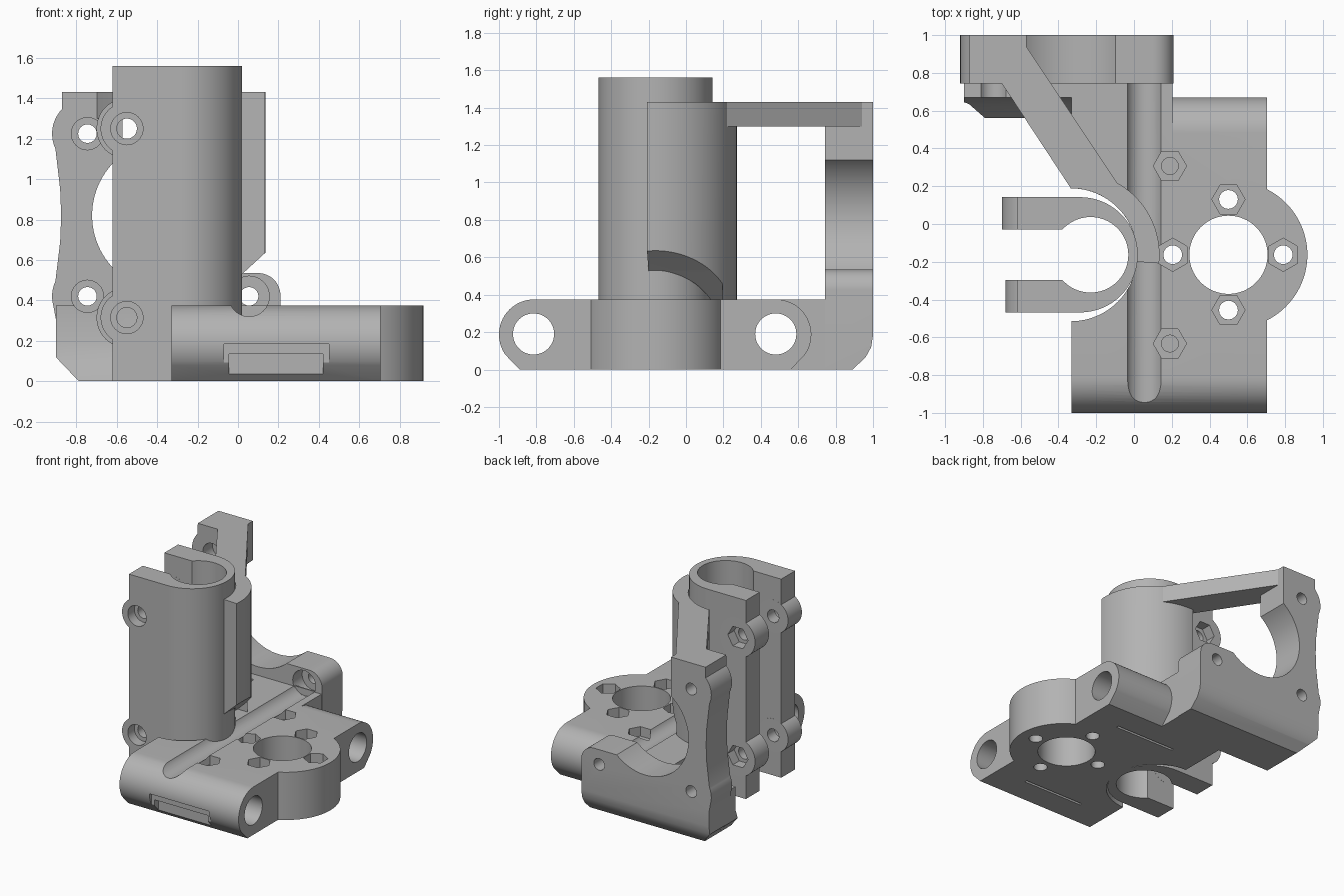
import bpy, bmesh
from math import sin, cos, radians

cube = bpy.data.objects.get("Cube")
if cube:
    bpy.data.objects.remove(cube, do_unlink=True)

GREY = (0.45, 0.45, 0.45, 1)
mat = bpy.data.materials.new("printed grey")
mat.use_nodes = True
mat.diffuse_color = GREY
mat.node_tree.nodes["Principled BSDF"].inputs["Base Color"].default_value = GREY


def arc(cx, cy, r, a0, a1, n=32):
    angles = [radians(a0 + (a1 - a0) * i / n) for i in range(n + 1)]
    return [(cx + r * cos(a), cy + r * sin(a)) for a in angles]


def prism(name, axis, pts, lo, hi):
    """Extrude a 2D profile along an axis from lo to hi."""
    place = {"x": lambda u, v, t: (t, u, v),
             "y": lambda u, v, t: (u, t, v),
             "z": lambda u, v, t: (u, v, t)}[axis]
    bm = bmesh.new()
    a = [bm.verts.new(place(u, v, lo)) for u, v in pts]
    b = [bm.verts.new(place(u, v, hi)) for u, v in pts]
    bm.faces.new(a)
    bm.faces.new(b[::-1])
    for i in range(len(pts)):
        j = (i + 1) % len(pts)
        bm.faces.new((a[i], b[i], b[j], a[j]))
    bmesh.ops.recalc_face_normals(bm, faces=bm.faces)
    mesh = bpy.data.meshes.new(name)
    bm.to_mesh(mesh)
    bm.free()
    obj = bpy.data.objects.new(name, mesh)
    bpy.context.collection.objects.link(obj)
    mesh.materials.append(mat)
    return obj


def rod(axis, u, v, r, lo, hi, n=48, turn=0):
    return prism("rod", axis, arc(u, v, r, turn, turn + 360, n)[:-1], lo, hi)


def box(x0, x1, y0, y1, z0, z1):
    return prism("box", "z", [(x0, y0), (x1, y0), (x1, y1), (x0, y1)], z0, z1)


def combine(obj, others, operation):
    bpy.ops.object.select_all(action="DESELECT")
    bpy.context.view_layer.objects.active = obj
    obj.select_set(True)
    for other in others:
        mod = obj.modifiers.new("bool", "BOOLEAN")
        mod.operation, mod.solver, mod.object = operation, "EXACT", other
        bpy.ops.object.modifier_apply(modifier=mod.name)
        bpy.data.objects.remove(other, do_unlink=True)


def finish(obj):
    bpy.ops.object.select_all(action="DESELECT")
    bpy.context.view_layer.objects.active = obj
    obj.select_set(True)
    bpy.ops.object.shade_smooth_by_angle(angle=radians(30))


TY = -0.163          # shared centre line of clamp and nozzle ring
TOP = 0.375          # height of the base


def clearance():
    return rod("z", -0.335, TY, 0.352, -0.1, 2, 96)


def channel():
    return rod("y", 0.055, 0.42, 0.1, -1.2, 0.75)


# Base: two bearing housings joined by a slab, plus the nozzle ring
profile = ([(-0.89, 0)] + arc(-0.812, 0.187, 0.188, 215, 90, 20)
           + arc(0.482, 0.187, 0.188, 90, -35, 20) + [(0.56, 0)])
base = prism("carriage_base", "x", profile, -0.33, 0.705)
combine(base, [rod("z", 0.53, TY, 0.388, 0, TOP, 96),
               box(-0.33, 0.205, 0.4, 0.76, 0, TOP)], "UNION")
cuts = [clearance(), box(-0.6, -0.335, -0.6, 0.25, -0.1, 1), channel(),
        rod("z", 0.5, TY, 0.207, -0.1, 1, 64)]
cuts += [rod("x", y, 0.19, 0.11, -0.5, 0.8) for y in (-0.815, 0.48)]
# Nut pockets and screw holes
for x, y, turn in ((0.5, 0.13, 0), (0.5, -0.456, 0), (0.205, TY, 90), (0.79, TY, 90)):
    cuts += [rod("z", x, y, 0.088, 0.27, 1, 6, turn), rod("z", x, y, 0.05, -0.1, 1, 16)]
for y in (0.307, -0.633):
    cuts += [rod("z", 0.19, y, 0.088, 0.3, 1, 6), rod("z", 0.19, y, 0.045, 0.1, 1, 16)]
# Strap pockets in the front housing, slits underneath
cuts += [box(-0.07, 0.45, -1.1, -0.975, -0.1, 0.185),
         box(-0.045, 0.42, -1.1, -0.925, -0.1, 0.135)]
cuts += [box(-0.07, 0.45, y, y + 0.02, -0.1, 0.03) for y in (-0.69, 0.34)]
combine(base, cuts, "DIFFERENCE")
finish(base)

# Motor plate with a large round opening and a tall left column
outline = ([(-0.79, 0), (0.21, 0)] + arc(0.1, 0.425, 0.11, 0, 90, 12)
           + arc(-0.345, 0.82, 0.377, 311, 127, 48)
           + [(-0.57, 1.43), (-0.87, 1.43)]
           + arc(-0.745, 1.225, 0.175, 136, 205, 12)
           + [(-0.88, 0.95), (-0.875, 0.82), (-0.88, 0.69)]
           + arc(-0.745, 0.42, 0.175, 155, 195, 10) + [(-0.9, 0.3), (-0.9, 0.12)])
plate = prism("motor_plate", "y", outline, 0.743, 1)
flange = prism("flange", "x", [(0.56, 0), (0.8, 0), (0.8, TOP), (0.67, TOP),
                               (0.67, 0.19), (0.635, 0.09)], -0.9, -0.32)
combine(plate, [flange], "UNION")
cuts = [prism("edge", "x", [(0.88, -0.01), (0.96, 0.065), (0.99, 0.12), (1.001, 0.19),
                            (1.1, 0.19), (1.1, -0.01)], -1, 1),
        prism("corner", "y", [(-0.95, 0.17), (-0.95, -0.05), (-0.74, -0.05)], 0, 1.1)]
for x, z in ((-0.745, 1.225), (-0.745, 0.42), (0.055, 0.42)):
    cuts += [rod("y", x, z, 0.046, 0, 1.1, 24),
             rod("y", x, z, 0.1 if x > 0 else 0.08, 0.5, 0.86, 32)]
combine(plate, cuts, "DIFFERENCE")
finish(plate)

# Split clamp tube with bolt ears
FRONT, BACK = TY - 0.305, TY + 0.305
section = (arc(-0.285, TY, 0.305, -90, 90, 48)
           + [(-0.62, BACK), (-0.62, -0.03)]
           + arc(-0.23, TY, 0.2, 138, -138, 48)
           + [(-0.62, -0.296), (-0.62, FRONT)])
clamp = prism("clamp_tube", "z", section, 0, 1.56)
ears, cuts = [], []
for z in (1.25, 0.315):
    ears += [rod("y", -0.55, z, 0.15, -0.03, BACK), rod("y", -0.55, z, 0.13, FRONT, -0.296)]
    cuts += [rod("y", -0.55, z, 0.05, -1, 1, 24),
             rod("y", -0.55, z, 0.08, -1, FRONT + 0.08, 32),
             rod("y", -0.55, z, 0.088, BACK - 0.08, 1, 6)]
combine(clamp, ears, "UNION")
combine(clamp, cuts, "DIFFERENCE")
finish(clamp)

# Curved guard wall beside the clamp, with a sloped lower edge
ring = arc(-0.3, TY, 0.435, -6, 94, 40) + arc(-0.335, TY, 0.352, 90, -6, 40)
wall = prism("guard_wall", "z", ring, 0.36, 1.43)
slope = prism("slope", "y", [(-0.14, 0.375), (0.02, 0.53), (0.14, 0.64),
                             (0.4, 0.64), (0.4, 0.2), (-0.14, 0.2)], -0.6, 0.195)
combine(wall, [slope, channel()], "DIFFERENCE")
finish(wall)

# Diagonal brace from the wall to the plate column
brace = prism("diagonal_brace", "z", [(-0.335, 0.19), (-0.09, 0.22), (-0.61, 1),
                                      (-0.72, 1), (-0.7, 0.745)], 1.3, 1.43)
finish(brace)
